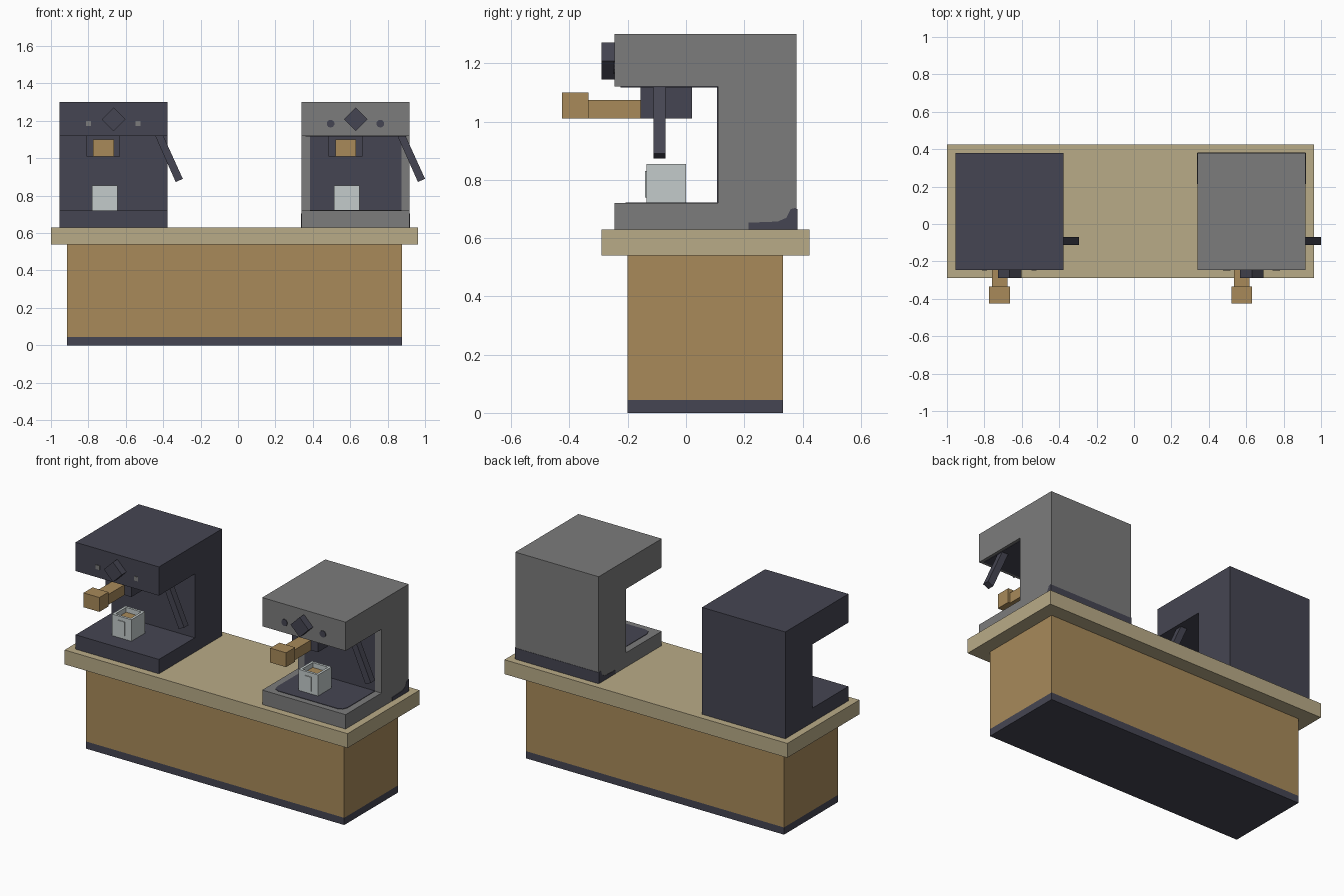
import bpy, bmesh, math
from mathutils import Matrix

if "Cube" in bpy.data.objects:
    bpy.data.objects.remove(bpy.data.objects["Cube"])


def material(name, rgb):
    m = bpy.data.materials.new(name)
    lin = [((c / 255 + 0.055) / 1.055) ** 2.4 for c in rgb]
    m.diffuse_color = (*lin, 1)
    m.use_nodes = True
    m.node_tree.nodes["Principled BSDF"].inputs["Base Color"].default_value = m.diffuse_color
    return m


WOOD = material("wood", (168, 138, 90))
TOP = material("pale worktop", (185, 171, 135))
DARK = material("dark slate", (69, 69, 82))
GREY = material("steel grey", (124, 124, 124))
CUP = material("cup white", (195, 203, 203))


def finish(name, bm, *mats):
    bmesh.ops.recalc_face_normals(bm, faces=bm.faces)
    me = bpy.data.meshes.new(name)
    bm.to_mesh(me)
    bm.free()
    for m in mats:
        me.materials.append(m)
    ob = bpy.data.objects.new(name, me)
    bpy.context.collection.objects.link(ob)
    return ob


def cube_bm(x0, x1, y0, y1, z0, z1):
    bm = bmesh.new()
    bmesh.ops.create_cube(bm, size=1)
    for v in bm.verts:
        v.co.x = x1 if v.co.x > 0 else x0
        v.co.y = y1 if v.co.y > 0 else y0
        v.co.z = z1 if v.co.z > 0 else z0
    return bm


def box(name, mat, *dims):
    return finish(name, cube_bm(*dims), mat)


def prism(name, mat, points, place, depth):
    """Extrude a 2D outline; place(a, b, d) maps outline and depth to xyz."""
    bm = bmesh.new()
    ends = [[bm.verts.new(place(a, b, d)) for a, b in points] for d in depth]
    bm.faces.new(ends[0])
    bm.faces.new(ends[1][::-1])
    n = len(points)
    for i in range(n):
        j = (i + 1) % n
        bm.faces.new((ends[0][i], ends[0][j], ends[1][j], ends[1][i]))
    return finish(name, bm, mat)


def yz(a, b, d):
    return (d, a, b)


def xy(a, b, d):
    return (a, b, d)


def xz(a, b, d):
    return (a, d, b)


def tilted_box(name, mat, size, centre, angle):
    bm = bmesh.new()
    bmesh.ops.create_cube(bm, size=1)
    bmesh.ops.scale(bm, vec=size, verts=bm.verts)
    bm.transform(Matrix.Translation(centre) @ Matrix.Rotation(angle, 4, 'Y'))
    return finish(name, bm, mat)


def make_cup(name, x):
    # Hollow square cup with the drink at the bottom of the opening
    bm = cube_bm(x - 0.068, x + 0.068, -0.135, 0.0, 0.72, 0.855)
    bm.normal_update()
    lid = [f for f in bm.faces if f.normal.z > 0.9]
    bmesh.ops.inset_region(bm, faces=lid, thickness=0.022)
    drink = bmesh.ops.extrude_face_region(bm, geom=lid)['geom']
    faces = [f for f in drink if isinstance(f, bmesh.types.BMFace)]
    bmesh.ops.translate(bm, vec=(0, 0, -0.03),
                        verts=[v for v in drink if isinstance(v, bmesh.types.BMVert)])
    bmesh.ops.delete(bm, geom=[f for f in lid if f.is_valid], context='FACES_ONLY')
    for f in faces:
        f.material_index = 1
    finish(name, bm, CUP, WOOD)


def make_machine(side, x, body, accent, sides, r):
    x0, x1 = x - 0.29, x + 0.288
    # C-shaped body
    outline = [(-0.245, 0.63), (0.38, 0.63), (0.38, 1.30), (-0.245, 1.30),
               (-0.245, 1.12), (0.11, 1.12), (0.11, 0.72), (-0.245, 0.72)]
    prism(side + "_machine_body", body, outline, yz, (x0, x1))
    # Control knob and buttons
    tilted_box(side + "_knob", DARK, (0.089, 0.045, 0.089),
               (x, -0.2675, 1.208), math.pi / 4)
    for i, bx in enumerate((x - 0.135, x + 0.131)):
        ring = [(bx + r * math.cos((k + 0.5) * math.tau / sides),
                 1.185 + r * math.sin((k + 0.5) * math.tau / sides)) for k in range(sides)]
        prism(f"{side}_button_{i}", accent, ring, xz, (-0.249, -0.244))
    # Brew head and filter handle
    box(side + "_brew_head", DARK, x - 0.145, x + 0.035, -0.157, 0.02, 1.01, 1.122)
    box(side + "_filter_neck", WOOD, x - 0.095, x - 0.012, -0.336, -0.155, 1.01, 1.075)
    box(side + "_filter_grip", WOOD, x - 0.109, x + 0.001, -0.425, -0.335, 1.01, 1.10)
    # Slanted steam wand
    wand = [(x + 0.222, 1.121), (x + 0.265, 1.121), (x + 0.37, 0.89), (x + 0.332, 0.873)]
    prism(side + "_steam_wand", DARK, wand, xz, (-0.112, -0.07))
    # Cup and its handle
    cx = x - 0.048
    make_cup(side + "_cup", cx)
    box(side + "_cup_handle", CUP, cx - 0.022, cx + 0.022, -0.14, -0.13, 0.74, 0.83)


# Counter
box("plinth", DARK, -0.913, 0.877, -0.20, 0.333, 0, 0.045)
box("cabinet", WOOD, -0.913, 0.877, -0.20, 0.333, 0.045, 0.54)
box("worktop", TOP, -1.0, 0.963, -0.29, 0.424, 0.54, 0.63)

# Machines
make_machine("left", -0.665, DARK, GREY, 4, 0.019)
make_machine("right", 0.63, GREY, DARK, 10, 0.021)

# Dark painted areas of the right machine
box("right_splash_panel", DARK, 0.385, 0.875, 0.107, 0.112, 0.72, 1.12)
box("right_arm_underside", DARK, 0.36, 0.90, -0.225, 0.11, 1.117, 1.122)
tray = [(0.385, 0.11), (0.385, -0.165), (0.397, -0.195), (0.425, -0.207),
        (0.835, -0.207), (0.863, -0.195), (0.875, -0.165), (0.875, 0.11)]
prism("right_drip_tray", DARK, tray, xy, (0.718, 0.723))
box("right_back_strip", DARK, 0.34, 0.918, 0.378, 0.382, 0.63, 0.70)
corner = [(0.215, 0.63), (0.38, 0.63), (0.38, 0.705), (0.36, 0.70),
          (0.345, 0.67), (0.315, 0.657), (0.215, 0.653)]
for label, ex in (("outer", 0.918), ("inner", 0.34)):
    prism(f"right_{label}_corner_patch", DARK, corner, yz, (ex - 0.002, ex + 0.002))
